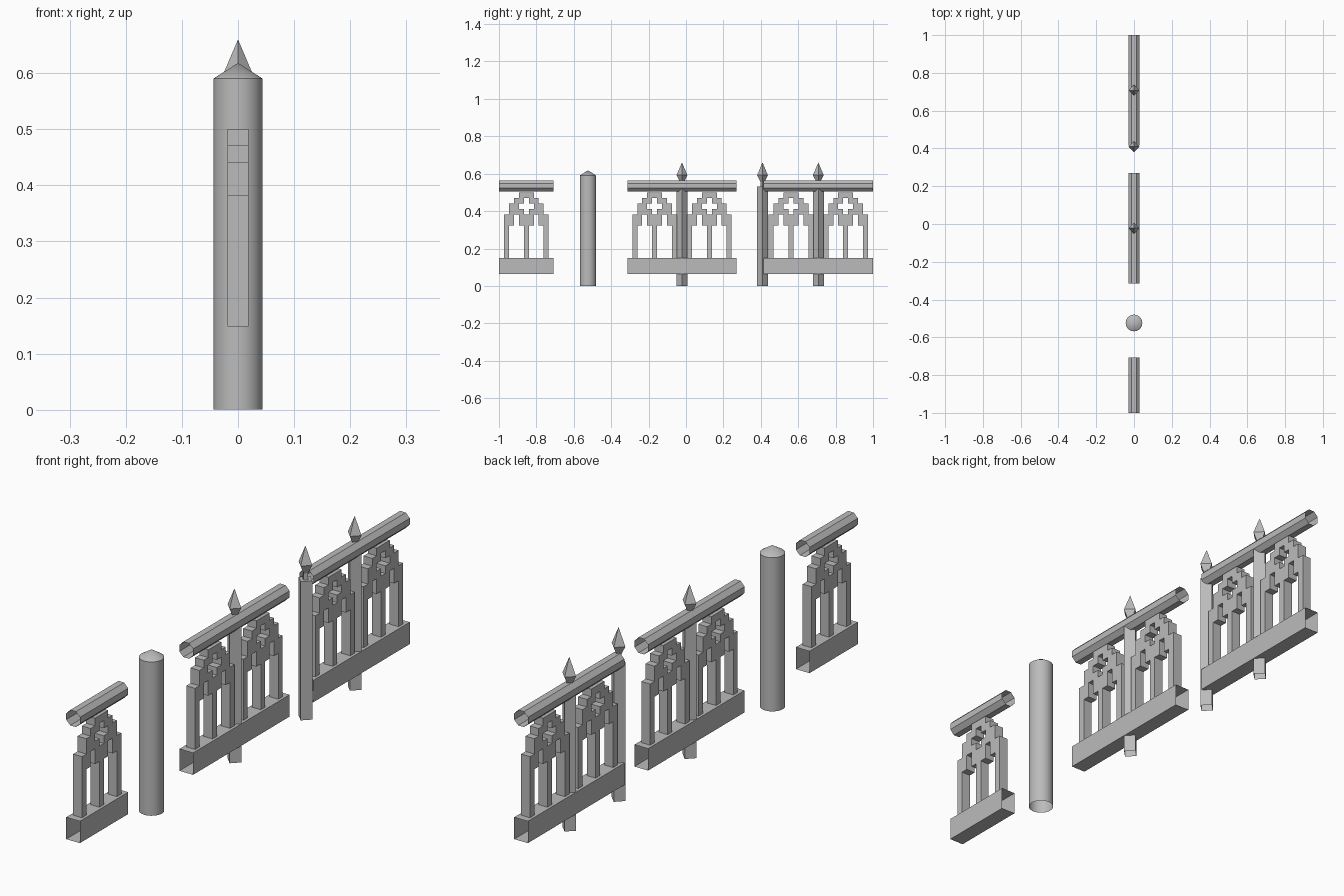
import bpy
import bmesh
import math
from mathutils import Matrix

cube = bpy.data.objects.get("Cube")
if cube:
    bpy.data.objects.remove(cube, do_unlink=True)

grey = bpy.data.materials.new("stone_grey")
grey.use_nodes = True
colour = (0.5, 0.5, 0.5, 1)
grey.diffuse_color = colour
grey.node_tree.nodes["Principled BSDF"].inputs["Base Color"].default_value = colour

BAY = 0.2925          # width of one window bay
HALF = 0.029          # half width of rails and posts
RAIL_BOTTOM, RAIL_TOP = 0.064, 0.148
BAR_Z = 0.5345        # centre of the handrail


def finish(bm, name, location=(0, 0, 0)):
    mesh = bpy.data.meshes.new(name)
    bm.to_mesh(mesh)
    bm.free()
    mesh.materials.append(grey)
    obj = bpy.data.objects.new(name, mesh)
    obj.location = location
    bpy.context.collection.objects.link(obj)
    return obj


def lathe(name, profile, sides, y, turn=0.0):
    """Stack rings of (radius, z); a zero radius closes to a point."""
    bm = bmesh.new()
    rings = []
    for r, z in profile:
        if r == 0:
            rings.append([bm.verts.new((0, 0, z))] * sides)
        else:
            angles = [turn + math.tau * i / sides for i in range(sides)]
            rings.append([bm.verts.new((r * math.cos(a), r * math.sin(a), z)) for a in angles])
    for low, high in zip(rings, rings[1:]):
        for i in range(sides):
            j = (i + 1) % sides
            corners = [low[i], low[j], high[j], high[i]]
            bm.faces.new(list(dict.fromkeys(corners)))
    return finish(bm, name, (0, y, 0))


def tube(name, sides, length, half_z, y, z):
    """Open-ended tube along y with flat sides facing up and down."""
    bm = bmesh.new()
    r = HALF / math.cos(math.pi / sides)
    bmesh.ops.create_cone(bm, segments=sides, radius1=r, radius2=r, depth=length,
                          matrix=Matrix.Rotation(math.pi / 2, 4, 'X') @ Matrix.Rotation(math.pi / sides, 4, 'Z'))
    # Fit the cross-section exactly to the wanted width and height
    wide = max(v.co.x for v in bm.verts)
    tall = max(v.co.z for v in bm.verts)
    bmesh.ops.scale(bm, vec=(HALF / wide, 1, half_z / tall), verts=bm.verts)
    return finish(bm, name, (0, y, z))


# Stepped tracery: solid cells of the window, top row first
TRACERY = ["...###...",
           "..##.##..",
           ".##...##.",
           ".###.###.",
           "##.###.##",
           "##.###.##"] + ["#...#...#"] * 6


def window(name, y):
    bm = bmesh.new()
    cw, ch, depth = 0.0265, 0.0293, 0.0187
    for row, cells in enumerate(TRACERY):
        top = 0.5 - row * ch
        for col, cell in enumerate(cells):
            if cell == "#":
                a = (col - 4.5) * cw
                bm.faces.new([bm.verts.new((depth, yy, zz)) for yy, zz in
                              ((a, top - ch), (a + cw, top - ch), (a + cw, top), (a, top))])
    bmesh.ops.remove_doubles(bm, verts=bm.verts, dist=0.001)
    ret = bmesh.ops.extrude_face_region(bm, geom=bm.faces[:], use_keep_orig=True)
    moved = [g for g in ret["geom"] if isinstance(g, bmesh.types.BMVert)]
    bmesh.ops.translate(bm, verts=moved, vec=(-2 * depth, 0, 0))
    bmesh.ops.recalc_face_normals(bm, faces=bm.faces)
    return finish(bm, name, (0, y, 0))


def post(name, y):
    # Diamond-section post with a pointed finial
    lathe(name + "_post", [(HALF, 0), (HALF, 0.532), (0, 0.532)], 4, y)
    lathe(name + "_finial", [(0.012, 0.532), (0.011, 0.557), (HALF, 0.592), (0, 0.66)], 4, y)


def panel(name, start, bays):
    length = bays * BAY
    mid = start + length / 2
    tube(name + "_bottom_rail", 4, length, (RAIL_TOP - RAIL_BOTTOM) / 2,
         mid, (RAIL_TOP + RAIL_BOTTOM) / 2)
    tube(name + "_handrail", 8, length, 0.0295, mid, BAR_Z)
    for i in range(bays):
        window(f"{name}_window_{i + 1}", start + (i + 0.5) * BAY)


# Railing panels from front to back
panel("short_panel", -1, 1)
panel("middle_panel", -0.314, 2)
panel("back_panel", 1 - 2 * BAY, 2)
post("middle_panel", -0.0215)
post("back_panel", 1 - BAY)
post("end", 0.409)

# Free-standing round pillar, open underneath, with a conical cap
pillar = lathe("round_pillar", [(0.044, 0), (0.044, 0.59), (0, 0.618)], 32, -0.524)
bpy.ops.object.select_all(action='DESELECT')
pillar.select_set(True)
bpy.context.view_layer.objects.active = pillar
bpy.ops.object.shade_smooth_by_angle(angle=math.radians(30))
